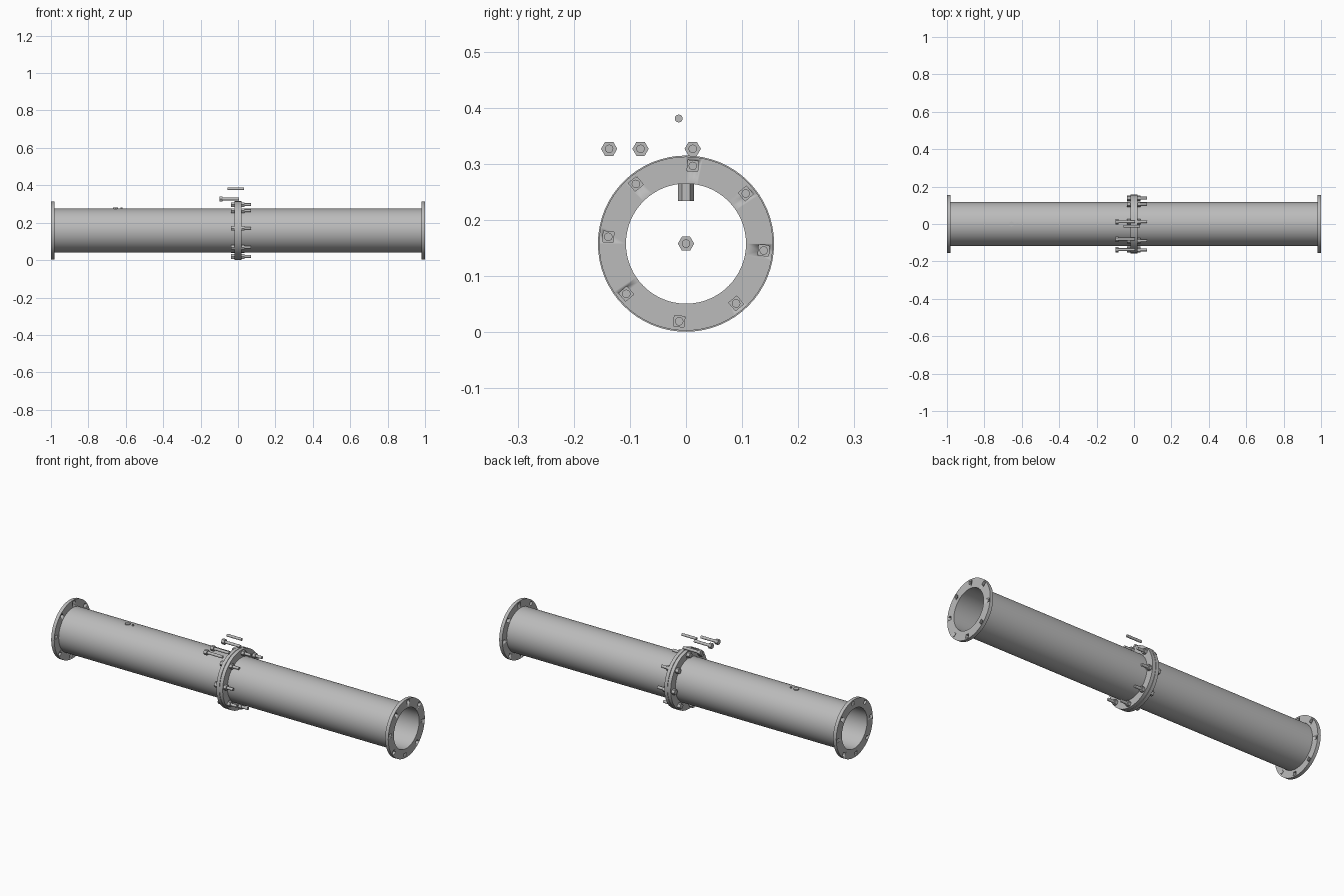
import bpy, bmesh, math
from mathutils import Matrix, Vector

cube = bpy.data.objects.get("Cube")
if cube:
    bpy.data.objects.remove(cube, do_unlink=True)

AXIS_Z = 0.158
FLANGE_R, BORE, PIPE_R = 0.155, 0.107, 0.117
THICK = 0.018
BOLT_CIRCLE = 0.139
ANGLES = [math.radians(85 + 45 * k) for k in range(8)]
TO_X = Matrix.Rotation(math.pi / 2, 4, 'Y')

steel = bpy.data.materials.new("grey steel")
steel.use_nodes = True
steel.diffuse_color = (0.5, 0.5, 0.5, 1)
steel.node_tree.nodes["Principled BSDF"].inputs["Base Color"].default_value = (0.5, 0.5, 0.5, 1)


def finish(bm, name):
    """Turn a bmesh into a shaded steel object."""
    bmesh.ops.recalc_face_normals(bm, faces=bm.faces)
    mesh = bpy.data.meshes.new(name)
    bm.to_mesh(mesh)
    bm.free()
    mesh.materials.append(steel)
    obj = bpy.data.objects.new(name, mesh)
    bpy.context.collection.objects.link(obj)
    bpy.ops.object.select_all(action='DESELECT')
    obj.select_set(True)
    bpy.context.view_layer.objects.active = obj
    bpy.ops.object.shade_smooth_by_angle(angle=math.radians(30))
    return obj


def tube(name, x0, x1, inner, outer, sides=64):
    """Hollow ring along x, spun from a rectangular section."""
    bm = bmesh.new()
    section = [(x0, inner), (x1, inner), (x1, outer), (x0, outer)]
    verts = [bm.verts.new((x, 0, AXIS_Z + r)) for x, r in section]
    edges = [bm.edges.new((verts[i], verts[(i + 1) % 4])) for i in range(4)]
    bmesh.ops.spin(bm, geom=verts + edges, cent=(0, 0, AXIS_Z), axis=(1, 0, 0),
                   angle=math.tau, steps=sides, use_duplicate=False)
    bmesh.ops.remove_doubles(bm, verts=bm.verts, dist=1e-5)
    return finish(bm, name)


def rod(bm, x0, x1, y, z, radius, sides):
    """Solid prism along x."""
    place = Matrix.Translation(((x0 + x1) / 2, y, z)) @ TO_X
    bmesh.ops.create_cone(bm, cap_ends=True, segments=sides, radius1=radius,
                          radius2=radius, depth=x1 - x0, matrix=place)


def bolt(name, x, y, z, nut_at=None):
    """Hex bolt whose head starts at x, with an optional nut."""
    bm = bmesh.new()
    rod(bm, x, x + 0.018, y, z, 0.0145, 6)
    rod(bm, x + 0.018, x + 0.106, y, z, 0.0075, 16)
    if nut_at is not None:
        rod(bm, nut_at, nut_at + 0.015, y, z, 0.0145, 6)
    return finish(bm, name)


def on_circle(a):
    return BOLT_CIRCLE * math.cos(a), AXIS_Z + BOLT_CIRCLE * math.sin(a)


def flange(name, x0, x1, outer):
    """Flange ring with eight square bolt holes."""
    ring = tube(name, x0, x1, BORE, outer)
    bm = bmesh.new()
    for a in ANGLES:
        y, z = on_circle(a)
        place = (Matrix.Translation(((x0 + x1) / 2, y, z)) @ Matrix.Rotation(a, 4, 'X')
                 @ Matrix.Diagonal((0.06, 0.019, 0.019, 1)))
        bmesh.ops.create_cube(bm, size=1, matrix=place)
    cutter = finish(bm, name + "_cutter")
    cutter.hide_render = True
    cut = ring.modifiers.new("bolt holes", 'BOOLEAN')
    cut.operation = 'DIFFERENCE'
    cut.solver = 'EXACT'
    cut.object = cutter
    bpy.context.view_layer.objects.active = ring
    bpy.ops.object.modifier_apply(modifier=cut.name)
    bpy.data.objects.remove(cutter, do_unlink=True)


# Two pipe lengths, each with an outer and a joint flange
for side, s in (("left", 1), ("right", -1)):
    def span(a, b):
        return sorted((s * a, s * b))
    tube(side + "_pipe", *span(0.019, 1 - THICK), BORE, PIPE_R)
    flange(side + "_end_flange", *span(1 - THICK, 1), FLANGE_R)
    flange(side + "_joint_flange", *span(0.001, 0.019), FLANGE_R + 0.002)

# Bolts clamping the joint
for i, a in enumerate(ANGLES):
    y, z = on_circle(a)
    bolt(f"joint_bolt_{i + 1}", -0.037, y, z, nut_at=0.019)

# Loose bolts above the joint and one in the bore
for i, (y, z) in enumerate([(-0.137, 0.327), (-0.081, 0.327), (0.012, 0.327), (0, AXIS_Z)]):
    bolt(f"loose_bolt_{i + 1}", -0.1, y, z)

# Loose pin
bm = bmesh.new()
rod(bm, -0.055, 0.032, -0.013, 0.381, 0.007, 16)
finish(bm, "loose_pin")

# Upright hex plug through the pipe wall, with a small stud beside it
for name, x, r, sides, z0 in (("hex_plug", -0.655, 0.014, 6, 0.234),
                              ("small_stud", -0.623, 0.006, 12, 0.268)):
    bm = bmesh.new()
    top = 0.281
    bmesh.ops.create_cone(bm, cap_ends=True, segments=sides, radius1=r, radius2=r,
                          depth=top - z0,
                          matrix=Matrix.Translation((x, 0, (top + z0) / 2)))
    finish(bm, name)
